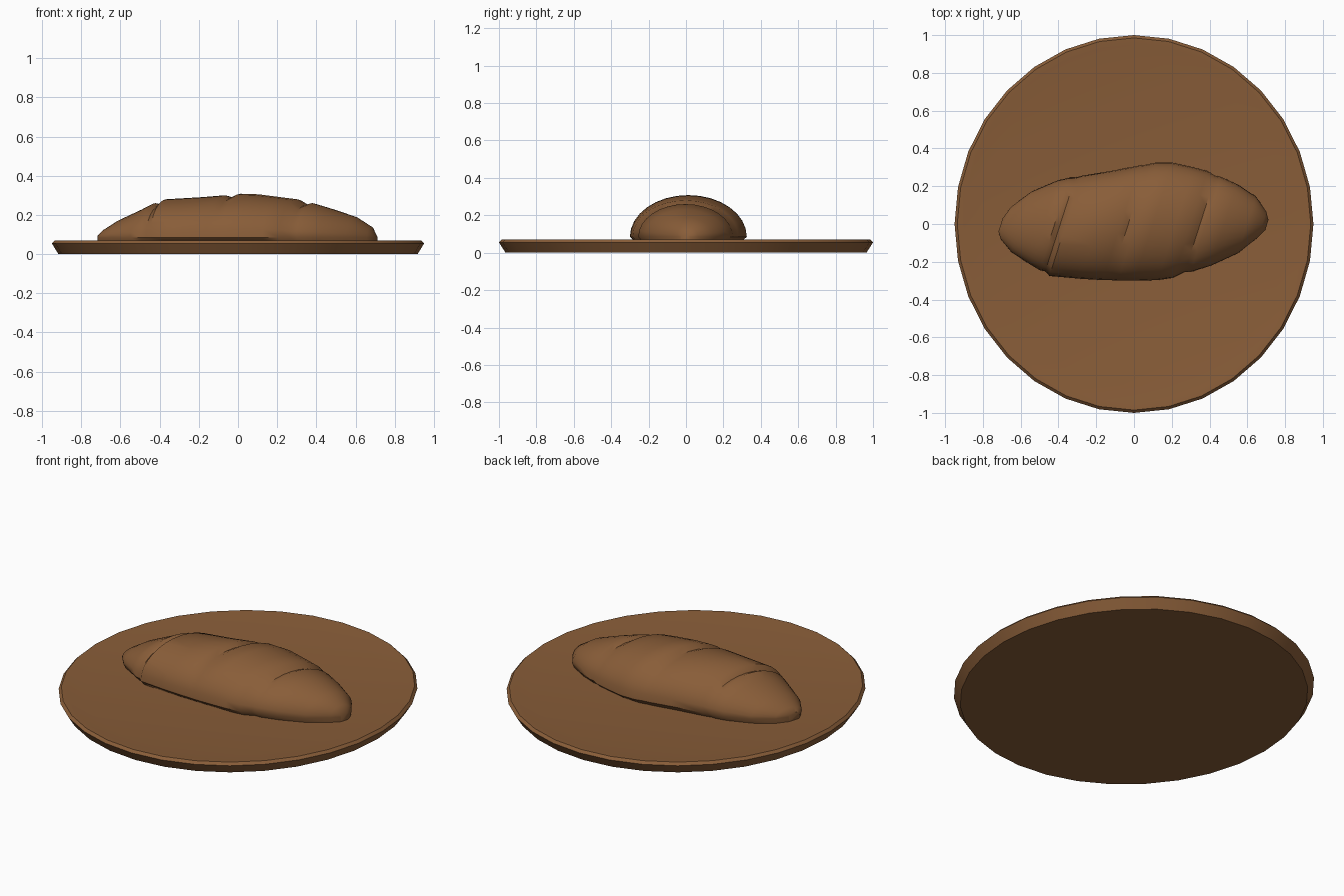
import bpy
import bmesh
from math import cos, sin, pi, radians

default_cube = bpy.data.objects.get("Cube")
if default_cube:
    bpy.data.objects.remove(default_cube, do_unlink=True)


def make_material(name, colour):
    material = bpy.data.materials.new(name)
    material.diffuse_color = colour
    material.use_nodes = True
    shader = next(n for n in material.node_tree.nodes if n.type == "BSDF_PRINCIPLED")
    shader.inputs["Base Color"].default_value = colour
    return material


brown = make_material("baked brown", (0.25, 0.11, 0.04, 1))


def loft(name, rings, angle):
    """Skin a list of closed rings, cap both ends and shade smoothly."""
    bm = bmesh.new()
    loops = [[bm.verts.new(point) for point in ring] for ring in rings]
    for first, second in zip(loops, loops[1:]):
        for i in range(len(first)):
            j = (i + 1) % len(first)
            bm.faces.new((first[i], first[j], second[j], second[i]))
    bm.faces.new(loops[0])
    bm.faces.new(loops[-1])
    bmesh.ops.recalc_face_normals(bm, faces=bm.faces)
    mesh = bpy.data.meshes.new(name)
    bm.to_mesh(mesh)
    bm.free()
    mesh.materials.append(brown)
    obj = bpy.data.objects.new(name, mesh)
    bpy.context.collection.objects.link(obj)
    bpy.ops.object.select_all(action="DESELECT")
    obj.select_set(True)
    bpy.context.view_layer.objects.active = obj
    bpy.ops.object.shade_smooth_by_angle(angle=radians(angle))
    return obj


# Shallow oval plate: radius and height from the underside to the sunken floor
PLATE_SIDES = 32
plate_profile = [(0.965, 0), (1, 0.055), (0.985, 0.07), (0.95, 0.068), (0.86, 0.055)]


def plate_ring(radius, height):
    turns = [2 * pi * i / PLATE_SIDES for i in range(PLATE_SIDES)]
    return [(0.95 * radius * cos(a), radius * sin(a), height) for a in turns]


loft("plate", [plate_ring(*point) for point in plate_profile], 40)

# Loaf stations: position along the loaf, back edge, front edge, crown height.
# The three dips are the diagonal scores across the crust.
loaf_stations = [
    (-0.705, 0.03, -0.04, 0.1),
    (-0.68, 0.09, -0.08, 0.125),
    (-0.6, 0.17, -0.15, 0.175),
    (-0.48, 0.23, -0.215, 0.23),
    (-0.42, 0.245, -0.245, 0.26),
    (-0.39, 0.245, -0.25, 0.25),
    (-0.36, 0.255, -0.275, 0.28),
    (-0.19, 0.285, -0.29, 0.29),
    (-0.07, 0.31, -0.297, 0.3),
    (-0.03, 0.315, -0.297, 0.287),
    (0.01, 0.325, -0.3, 0.308),
    (0.1, 0.325, -0.3, 0.305),
    (0.22, 0.3, -0.297, 0.29),
    (0.3, 0.28, -0.285, 0.28),
    (0.35, 0.255, -0.255, 0.25),
    (0.38, 0.25, -0.255, 0.26),
    (0.48, 0.21, -0.22, 0.23),
    (0.6, 0.145, -0.155, 0.19),
    (0.68, 0.065, -0.07, 0.14),
    (0.705, 0.02, -0.03, 0.095),
]
SCORE_SLANT = 0.32
DOME_STEPS = 16
RIM, BASE = 0.085, 0.05


def loaf_ring(along, back, front, crown):
    middle, half = (back + front) / 2, (back - front) / 2
    section = []
    for i in range(DOME_STEPS + 1):
        a = pi * i / DOME_STEPS
        section.append((middle + half * cos(a), RIM + (crown - RIM) * sin(a)))
    # Tucked-under base
    section.append((middle - 0.88 * half, BASE))
    section.append((middle + 0.88 * half, BASE))
    return [(along + SCORE_SLANT * y, y, z) for y, z in section]


loft("bread_loaf", [loaf_ring(*station) for station in loaf_stations], 45)
